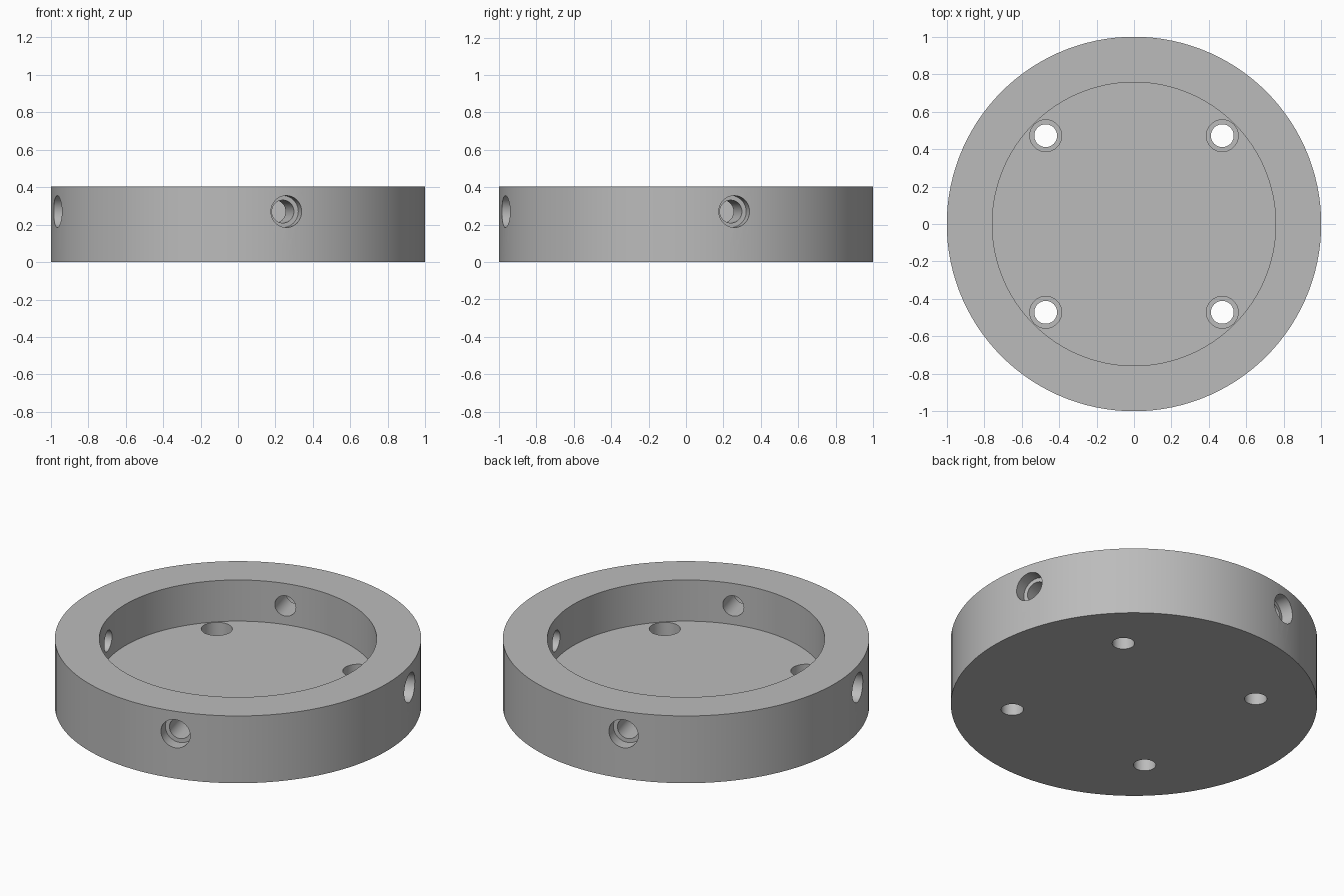
import bpy, bmesh, math
from mathutils import Matrix, Vector

cube = bpy.data.objects.get("Cube")
if cube:
    bpy.data.objects.remove(cube, do_unlink=True)

HEIGHT, FLOOR = 0.405, 0.157
OUTER_R, INNER_R = 1.0, 0.757
BORE_R, SINK_R = 0.061, 0.085

grey = bpy.data.materials.new("plain grey")
grey.use_nodes = True
colour = (0.5, 0.5, 0.5, 1)
grey.diffuse_color = colour
grey.node_tree.nodes["Principled BSDF"].inputs["Base Color"].default_value = colour


def lathe(name, profile, segments, matrix=Matrix()):
    """Spin an (r, z) profile that starts and ends on the axis into a solid."""
    bm = bmesh.new()
    verts = [bm.verts.new((r, 0, z)) for r, z in profile]
    edges = [bm.edges.new(pair) for pair in zip(verts, verts[1:])]
    bmesh.ops.spin(bm, geom=verts + edges, cent=(0, 0, 0), axis=(0, 0, 1),
                   angle=math.tau, steps=segments, use_merge=True)
    bmesh.ops.remove_doubles(bm, verts=bm.verts, dist=1e-5)
    # Merge the triangle fans at the axis into clean caps
    hubs = [v for v in bm.verts if v.co.xy.length < 1e-5]
    bmesh.ops.dissolve_verts(bm, verts=hubs)
    bmesh.ops.recalc_face_normals(bm, faces=bm.faces)
    bm.transform(matrix)
    mesh = bpy.data.meshes.new(name)
    bm.to_mesh(mesh)
    bm.free()
    mesh.materials.append(grey)
    obj = bpy.data.objects.new(name, mesh)
    bpy.context.collection.objects.link(obj)
    return obj


def stepped_drill(name, low, shoulder, high, matrix):
    """Narrow bore that widens above the shoulder."""
    return lathe(name, [(0, low), (BORE_R, low), (BORE_R, shoulder),
                        (SINK_R, shoulder), (SINK_R, high), (0, high)], 40, matrix)


# Shallow round dish with a thick rim
dish = lathe("round_dish", [(0, 0), (OUTER_R, 0), (OUTER_R, HEIGHT),
                            (INNER_R, HEIGHT), (INNER_R, FLOOR), (0, FLOOR)], 120)

# Four counterbored holes in the floor and four through the rim
drills = []
for k in range(4):
    diagonal = math.radians(45 + 90 * k)
    place = Matrix.Translation(0.667 * Vector((math.cos(diagonal), math.sin(diagonal), 0)))
    drills.append(stepped_drill("floor_drill", -0.1, 0.078, FLOOR + 0.05, place))
    radial = (Matrix.Translation((0, 0, 0.27))
              @ Matrix.Rotation(math.radians(15 + 90 * k), 4, 'Z')
              @ Matrix.Rotation(math.pi / 2, 4, 'Y'))
    drills.append(stepped_drill("rim_drill", 0.6, 0.927, 1.1, radial))

bpy.ops.object.select_all(action='DESELECT')
bpy.context.view_layer.objects.active = dish
dish.select_set(True)
for drill in drills:
    cut = dish.modifiers.new("hole", 'BOOLEAN')
    cut.operation = 'DIFFERENCE'
    cut.solver = 'EXACT'
    cut.object = drill
    bpy.ops.object.modifier_apply(modifier=cut.name)
    bpy.data.objects.remove(drill, do_unlink=True)

bpy.ops.object.shade_smooth_by_angle(angle=math.radians(30))
